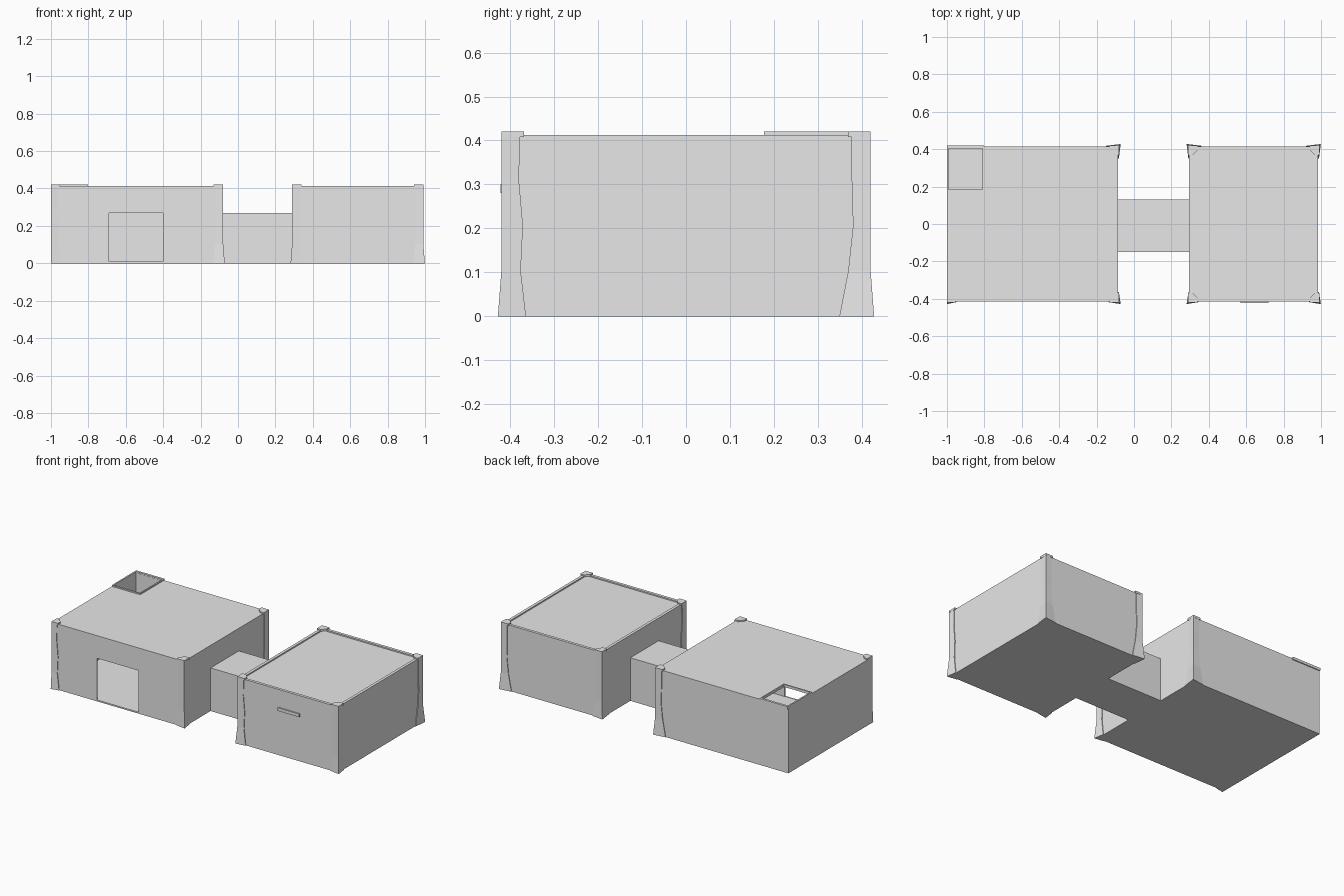
import bpy
import bmesh

if "Cube" in bpy.data.objects:
    bpy.data.objects.remove(bpy.data.objects["Cube"], do_unlink=True)

GREY = bpy.data.materials.new("plain_grey")
GREY.use_nodes = True
GREY.diffuse_color = (0.8, 0.8, 0.8, 1)
GREY.node_tree.nodes["Principled BSDF"].inputs["Base Color"].default_value = (0.8, 0.8, 0.8, 1)


def add_object(name, bm):
    bmesh.ops.recalc_face_normals(bm, faces=bm.faces)
    mesh = bpy.data.meshes.new(name)
    bm.to_mesh(mesh)
    bm.free()
    mesh.materials.append(GREY)
    obj = bpy.data.objects.new(name, mesh)
    bpy.context.scene.collection.objects.link(obj)
    return obj


def box(name, x, y, z):
    """Box from three (low, high) ranges."""
    bm = bmesh.new()
    bmesh.ops.create_cube(bm, size=1)
    for v in bm.verts:
        v.co = [r[0] if c < 0 else r[1] for c, r in zip(v.co, (x, y, z))]
    return add_object(name, bm)


def carve(obj, cuts):
    """Subtract boxes from an object and discard the cutters."""
    cutters = []
    for cut in cuts:
        cutter = box("cutter", *cut)
        cutter.hide_render = True
        mod = obj.modifiers.new("cut", "BOOLEAN")
        mod.operation = "DIFFERENCE"
        mod.solver = "EXACT"
        mod.object = cutter
        cutters.append(cutter)
    bpy.context.view_layer.update()
    graph = bpy.context.evaluated_depsgraph_get()
    obj.data = bpy.data.meshes.new_from_object(obj.evaluated_get(graph))
    obj.modifiers.clear()
    for cutter in cutters:
        bpy.data.objects.remove(cutter, do_unlink=True)


def corner_strip(name, cx, cy, sx, sy, widths):
    """Uneven L-shaped strip wrapped round a vertical wall corner."""
    bm = bmesh.new()
    rings = []
    for i, w in enumerate(widths):
        z = HEIGHT * i / (len(widths) - 1)
        out = 0.014 if i == 0 else 0.006
        section = [(out, out), (-w, 0.004), (-w, -0.004),
                   (-0.004, -0.004), (-0.004, -w), (0.004, -w)]
        rings.append([bm.verts.new((max(-1, cx + sx * u), cy + sy * v, z)) for u, v in section])
    n = len(rings[0])
    for low, high in zip(rings, rings[1:]):
        for k in range(n):
            bm.faces.new((low[k], low[(k + 1) % n], high[(k + 1) % n], high[k]))
    bm.faces.new(rings[0])
    bm.faces.new(rings[-1])
    add_object(name, bm)
    # small cap folded over the top of the corner
    xs = sorted((max(-1, cx + sx * 0.006), cx - sx * 0.045))
    ys = sorted((cy + sy * 0.006, cy - sy * 0.045))
    cap = box(name + "_cap", xs, ys, (HEIGHT - 0.004, 0.42))
    # chamfer the inner corner of the cap
    bm = bmesh.new()
    bm.from_mesh(cap.data)
    inner = [e for e in bm.edges
             if all((v.co.x - cx) * sx < -0.02 and (v.co.y - cy) * sy < -0.02 for v in e.verts)]
    bmesh.ops.bevel(bm, geom=inner, offset=0.025, segments=1, affect="EDGES")
    bm.to_mesh(cap.data)
    bm.free()


HEIGHT = 0.412
SKIN = 0.008
DEPTH = 0.414
big_x, small_x = (-1, -0.085), (0.295, 0.985)
hall_y, hall_z = (-0.15, 0.13), (0, 0.27)
hall_gap = ((-0.12, 0.33), (-0.141, 0.121), (0.009, 0.261))
walls_y = (-DEPTH, DEPTH)
inside_y = (-DEPTH + SKIN, DEPTH - SKIN)

# large room with doorway, roof opening and passage
big = box("large_room", big_x, walls_y, (0, HEIGHT))
carve(big, [
    ((big_x[0] + SKIN, big_x[1] - SKIN), inside_y, (SKIN, HEIGHT - SKIN)),
    ((-0.69, -0.40), (-0.5, -0.38), (0.009, 0.27)),
    ((-0.991, -0.81), (0.185, 0.405), (0.38, 0.5)),
    hall_gap,
])

# raised lip round the roof opening
lip_z = (0.404, 0.42)
box("opening_lip_back", (-1, -0.805), (0.406, 0.42), lip_z)
box("opening_lip_front", (-1, -0.805), (0.177, 0.185), lip_z)
box("opening_lip_outer", (-1, -0.991), (0.177, 0.42), lip_z)
box("opening_lip_inner", (-0.811, -0.803), (0.177, 0.42), lip_z)

# small room with a roof panel sunk inside its wall tops
small = box("small_room", small_x, walls_y, (0, HEIGHT))
carve(small, [
    ((small_x[0] + 0.018, small_x[1] - 0.018), (-0.396, 0.396), (SKIN, 0.5)),
    hall_gap,
])
box("small_room_roof", (0.31, 0.97), (-0.4, 0.4), (0.394, 0.404))
box("front_ledge", (0.57, 0.72), (-0.422, -0.41), (0.28, 0.3))

# corridor between the rooms, open at both ends
hall = box("corridor", (-0.09, 0.3), hall_y, hall_z)
carve(hall, [((-0.2, 0.4), (-0.142, 0.122), (0.008, 0.262))])

# uneven corner strips on every corner except the one by the roof opening
front_widths = (0.05, 0.038, 0.043, 0.034, 0.036)
back_widths = (0.065, 0.045, 0.034, 0.037, 0.037)
for room, (left, right) in (("large", big_x), ("small", small_x)):
    for cx, sx, side in ((left, -1, "right"), (right, 1, "left")):
        for sy, end, widths in ((-1, "front", front_widths), (1, "back", back_widths)):
            if (room, side, end) != ("large", "right", "back"):
                corner_strip(f"{room}_room_{end}_{side}_strip", cx, sy * DEPTH, sx, sy, widths)
